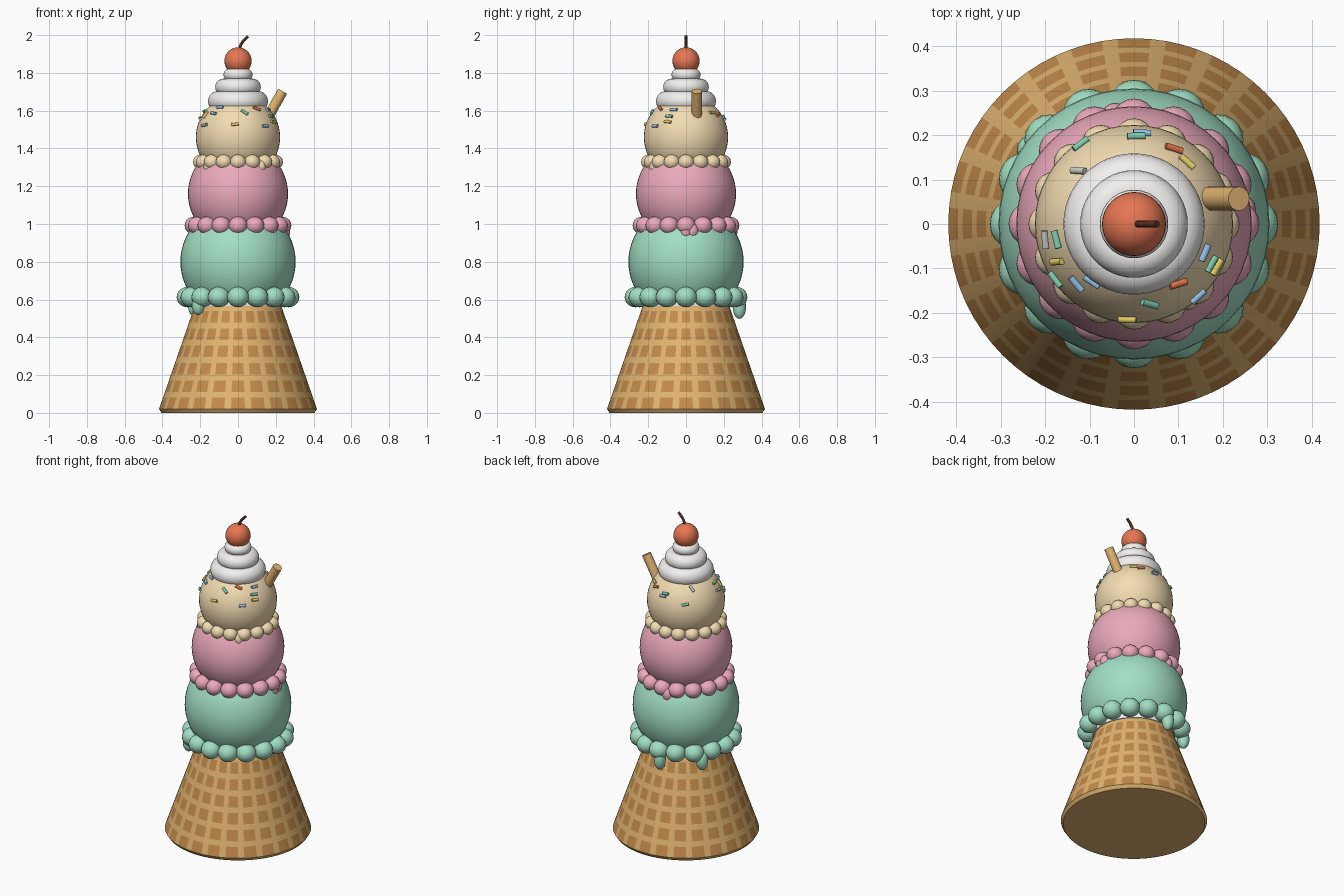
import bpy, bmesh
from math import sin, cos, pi, radians, sqrt
from mathutils import Vector

if "Cube" in bpy.data.objects:
    bpy.data.objects.remove(bpy.data.objects["Cube"])


def material(name, rgb):
    m = bpy.data.materials.new(name)
    m.diffuse_color = (*[c ** 2.2 for c in rgb], 1)
    m.use_nodes = True
    m.node_tree.nodes["Principled BSDF"].inputs["Base Color"].default_value = m.diffuse_color
    return m


MINT = material("mint", (0.63, 0.87, 0.76))
PINK = material("pink", (0.92, 0.66, 0.73))
CREAM = material("vanilla", (0.95, 0.86, 0.69))
WAFFLE = material("waffle_light", (0.88, 0.70, 0.44))
WAFFLE_DARK = material("waffle_dark", (0.76, 0.54, 0.30))
WHITE = material("whipped", (0.95, 0.94, 0.93))
CHERRY = material("cherry", (0.90, 0.46, 0.33))
STEM = material("stem", (0.35, 0.20, 0.16))
SPRINKLES = {"r": material("sprinkle_red", (0.88, 0.45, 0.28)),
             "y": material("sprinkle_yellow", (0.90, 0.80, 0.40)),
             "b": material("sprinkle_blue", (0.58, 0.76, 0.92)),
             "g": material("sprinkle_green", (0.50, 0.80, 0.68)),
             "w": material("sprinkle_white", (0.92, 0.92, 0.92))}


def finish(obj, name, mat, angle=40):
    obj.name = name
    obj.data.materials.append(mat)
    bpy.ops.object.shade_smooth_by_angle(angle=radians(angle))
    return obj


def ball(name, loc, scale, mat, seg=24, rings=14):
    bpy.ops.mesh.primitive_uv_sphere_add(segments=seg, ring_count=rings, location=loc)
    obj = bpy.context.object
    obj.scale = scale
    return finish(obj, name, mat)


def rod(name, a, b, r, mat, sides=16):
    a, b = Vector(a), Vector(b)
    bpy.ops.mesh.primitive_cylinder_add(vertices=sides, radius=r, depth=(b - a).length,
                                        location=(a + b) / 2)
    obj = bpy.context.object
    obj.rotation_euler = (b - a).to_track_quat('Z', 'Y').to_euler()
    return finish(obj, name, mat)


# Waffle cone, standing wide end down, with a diamond checker of face materials
N, ROWS = 72, 18
profile = [(0.405, 0.0), (0.418, 0.02)]
profile += [(0.418 - 0.19 * j / ROWS, 0.02 + 0.55 * j / ROWS) for j in range(1, ROWS + 1)]
bm = bmesh.new()
loops = [[bm.verts.new((r * cos(2 * pi * i / N), r * sin(2 * pi * i / N), z))
          for i in range(N)] for r, z in profile]
for j in range(len(loops) - 1):
    for i in range(N):
        k = (i + 1) % N
        f = bm.faces.new((loops[j][i], loops[j][k], loops[j + 1][k], loops[j + 1][i]))
        f.material_index = ((i + j) // 3 + (i - j) // 3) % 2 if j else 0
bm.faces.new(loops[0][::-1])
bm.faces.new(loops[-1])
mesh = bpy.data.meshes.new("waffle_cone")
bm.to_mesh(mesh)
bm.free()
cone = bpy.data.objects.new("waffle_cone", mesh)
bpy.context.collection.objects.link(cone)
bpy.context.view_layer.objects.active = cone
cone.select_set(True)
mesh.materials.append(WAFFLE)
mesh.materials.append(WAFFLE_DARK)
bpy.ops.object.shade_smooth_by_angle(angle=radians(35))

# Pale disc between cone and first scoop
rod("cone_filling", (0, 0, 0.565), (0, 0, 0.60), 0.235, WHITE, 48)


# Scoops with a ruffle of balls and a few drips: (angle, drop below ruffle)
def scoop(name, z, r, ring_z, ring_r, ball_r, mat, drips):
    ball(name + "_scoop", (0, 0, z), (r, r, r), mat, 48, 28)
    for i in range(16):
        a = 2 * pi * i / 16
        ball(name + "_ruffle", (ring_r * cos(a), ring_r * sin(a), ring_z),
             (ball_r * 1.07, ball_r * 1.07, ball_r), mat, 20, 12)
    for deg, drop in drips:
        a = radians(deg)
        d = ring_r * 1.06
        ball(name + "_drip", (d * cos(a), d * sin(a), ring_z - drop / 2),
             (ball_r * 0.65, ball_r * 0.65, drop / 2 + 0.01), mat, 16, 12)


scoop("mint", 0.80, 0.305, 0.613, 0.267, 0.054, MINT, [(93, 0.105), (144, 0.095), (222, 0.085)])
scoop("pink", 1.16, 0.265, 0.992, 0.232, 0.047, PINK, [(0, 0.065), (8, 0.06), (100, 0.06)])
scoop("vanilla", 1.46, 0.223, 1.328, 0.195, 0.040, CREAM, [(221, 0.05), (-54, 0.055)])

# Whipped cream layers
for z, r, h in [(1.65, 0.159, 0.054), (1.725, 0.121, 0.045), (1.79, 0.077, 0.033)]:
    bpy.ops.mesh.primitive_torus_add(location=(0, 0, z), major_radius=r - h, minor_radius=h,
                                     major_segments=48, minor_segments=20)
    finish(bpy.context.object, "whipped_layer", WHITE)
rod("whipped_core", (0, 0, 1.62), (0, 0, 1.815), 0.045, WHITE, 32)

# Cherry and bent stem
ball("cherry", (0, 0, 1.863), (0.072, 0.072, 0.072), CHERRY, 32, 18)
curve = bpy.data.curves.new("cherry_stem", 'CURVE')
curve.dimensions = '3D'
curve.bevel_depth = 0.008
curve.bevel_resolution = 3
curve.use_fill_caps = True
sp = curve.splines.new('POLY')
path = [(0.005, 1.92), (0.015, 1.95), (0.03, 1.972), (0.052, 1.994)]
sp.points.add(len(path) - 1)
for p, (x, z) in zip(sp.points, path):
    p.co = (x, 0, z, 1)
curve.materials.append(STEM)
bpy.context.collection.objects.link(bpy.data.objects.new("cherry_stem", curve))

# Rolled wafer stick
rod("wafer_stick", (0.145, 0.057, 1.54), (0.236, 0.057, 1.703), 0.027, WAFFLE, 24)

# Sprinkles lying on the top scoop: x, y, heading in degrees, colour
for x, y, deg, c in [(-.12, .18, 70, "g"), (.005, .198, 10, "g"), (.018, .205, 10, "b"),
                     (.09, .17, 5, "r"), (.12, .14, -45, "y"), (-.125, .12, -25, "w"),
                     (-.2, -.035, 80, "w"), (-.175, -.035, -70, "g"), (-.173, -.085, 20, "y"),
                     (-.177, -.125, -25, "g"), (-.13, -.135, -60, "b"), (-.095, -.13, -30, "b"),
                     (.16, -.065, 65, "b"), (.175, -.09, 55, "g"), (.187, -.097, 45, "y"),
                     (.1, -.135, 0, "r"), (.145, -.163, 50, "b"), (.035, -.18, -45, "g"),
                     (-.015, -.215, 20, "y")]:
    n = Vector((x, y, sqrt(max(0.226 ** 2 - x * x - y * y, 0.0016)))).normalized()
    t = Vector((cos(radians(deg)), sin(radians(deg)), 0))
    t = (t - n * t.dot(n)).normalized() * 0.02
    p = n * 0.226 + Vector((0, 0, 1.46))
    rod("sprinkle", p - t, p + t, 0.008, SPRINKLES[c], 10)
